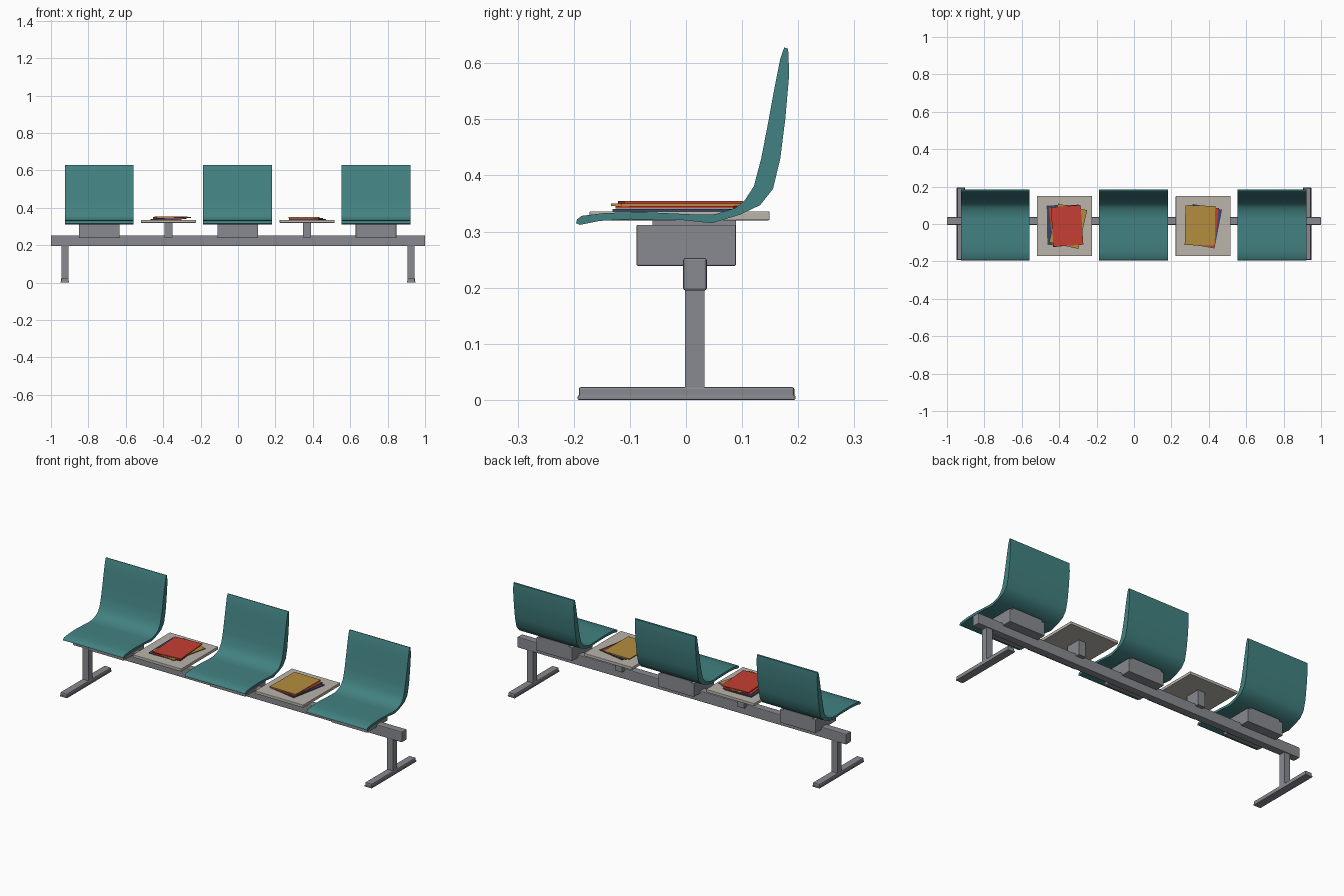
import bpy, bmesh, math

if "Cube" in bpy.data.objects:
    bpy.data.objects.remove(bpy.data.objects["Cube"])


def material(name, r, g, b):
    m = bpy.data.materials.new(name)
    m.use_nodes = True
    m.diffuse_color = (r, g, b, 1)
    m.node_tree.nodes["Principled BSDF"].inputs["Base Color"].default_value = (r, g, b, 1)
    return m


TEAL = material("teal shell", .055, .22, .22)
GREY = material("grey metal", .25, .255, .28)
STONE = material("pale tabletop", .49, .46, .41)
RED = material("red cover", .56, .05, .035)
OCHRE = material("ochre cover", .46, .27, .05)
NAVY = material("navy cover", .035, .065, .14)


def finish(name, bm, mat):
    bmesh.ops.recalc_face_normals(bm, faces=bm.faces)
    mesh = bpy.data.meshes.new(name)
    bm.to_mesh(mesh)
    bm.free()
    mesh.materials.append(mat)
    ob = bpy.data.objects.new(name, mesh)
    bpy.context.collection.objects.link(ob)
    return ob


def box(name, mat, x, y, z, bevel=0, turn=0):
    """Box from (min, max) pairs, optionally bevelled and turned about z."""
    bm = bmesh.new()
    bmesh.ops.create_cube(bm, size=1)
    bmesh.ops.scale(bm, vec=(x[1] - x[0], y[1] - y[0], z[1] - z[0]), verts=bm.verts)
    if bevel:
        bmesh.ops.bevel(bm, geom=bm.edges[:], offset=bevel, segments=2,
                        profile=.5, affect='EDGES')
    ob = finish(name, bm, mat)
    ob.location = [sum(p) / 2 for p in (x, y, z)]
    ob.rotation_euler.z = math.radians(turn)
    return ob


def span(centre, width):
    return centre - width / 2, centre + width / 2


# Side profile of the seat shell (y, z): top surface, then back and underside
SHELL = [(-.196, .315), (-.194, .322), (-.186, .328), (-.145, .333), (-.08, .335),
         (.025, .33), (.052, .331), (.088, .342), (.105, .356), (.121, .381),
         (.134, .43), (.146, .492), (.159, .563), (.168, .608), (.175, .628),
         (.182, .626), (.184, .581), (.177, .501), (.168, .43), (.155, .376),
         (.132, .347), (.096, .33), (.046, .315), (-.011, .321), (-.1, .322),
         (-.154, .319), (-.189, .312)]


def seat_shell(x):
    bm = bmesh.new()
    face = bm.faces.new([bm.verts.new((x - .184, y, z)) for y, z in SHELL])
    side = bmesh.ops.extrude_face_region(bm, geom=[face])["geom"]
    bmesh.ops.translate(bm, vec=(.368, 0, 0),
                        verts=[v for v in side if isinstance(v, bmesh.types.BMVert)])
    ob = finish("seat_shell", bm, TEAL)
    bpy.ops.object.select_all(action='DESELECT')
    bpy.context.view_layer.objects.active = ob
    ob.select_set(True)
    bpy.ops.object.shade_smooth_by_angle(angle=math.radians(40))


# Beam
box("beam", GREY, (-1, 1), (-.005, .037), (.195, .253), .004)

# Legs and feet
for x in (-.926, .926):
    box("leg", GREY, span(x, .037), (-.002, .033), (.018, .2))
    box("foot", GREY, span(x, .04), (-.191, .193), (.004, .023), .004)
    box("foot_pad", GREY, span(x, .044), (-.193, .195), (0, .008), .002)

# Seats on their brackets
for x in (-.742, -.002, .738):
    box("seat_bracket", GREY, span(x, .217), (-.088, .089), (.239, .312), .002)
    box("seat_plate", GREY, span(x, .18), (-.06, .089), (.31, .321))
    seat_shell(x)

# Tables
for x in (-.372, .37):
    box("table_post", GREY, span(x, .043), (-.025, .057), (.24, .322))
    box("tabletop", STONE, span(x, .294), (-.172, .149), (.32, .336), .002)

# Magazine stacks, bottom to top: colour, x, y, turn
STACKS = [
    [(NAVY, -.385, -.005, 1), (RED, -.365, -.01, 6), (OCHRE, -.352, -.012, -13),
     (RED, -.358, -.01, 4)],
    [(NAVY, .372, -.012, -11), (RED, .363, -.012, -6), (OCHRE, .353, -.008, -1)],
]
for stack in STACKS:
    for level, (mat, x, y, turn) in enumerate(stack):
        z = .336 + level * .0048
        box("magazine", mat, span(x, .16), span(y, .212), (z, z + .0044), turn=turn)
